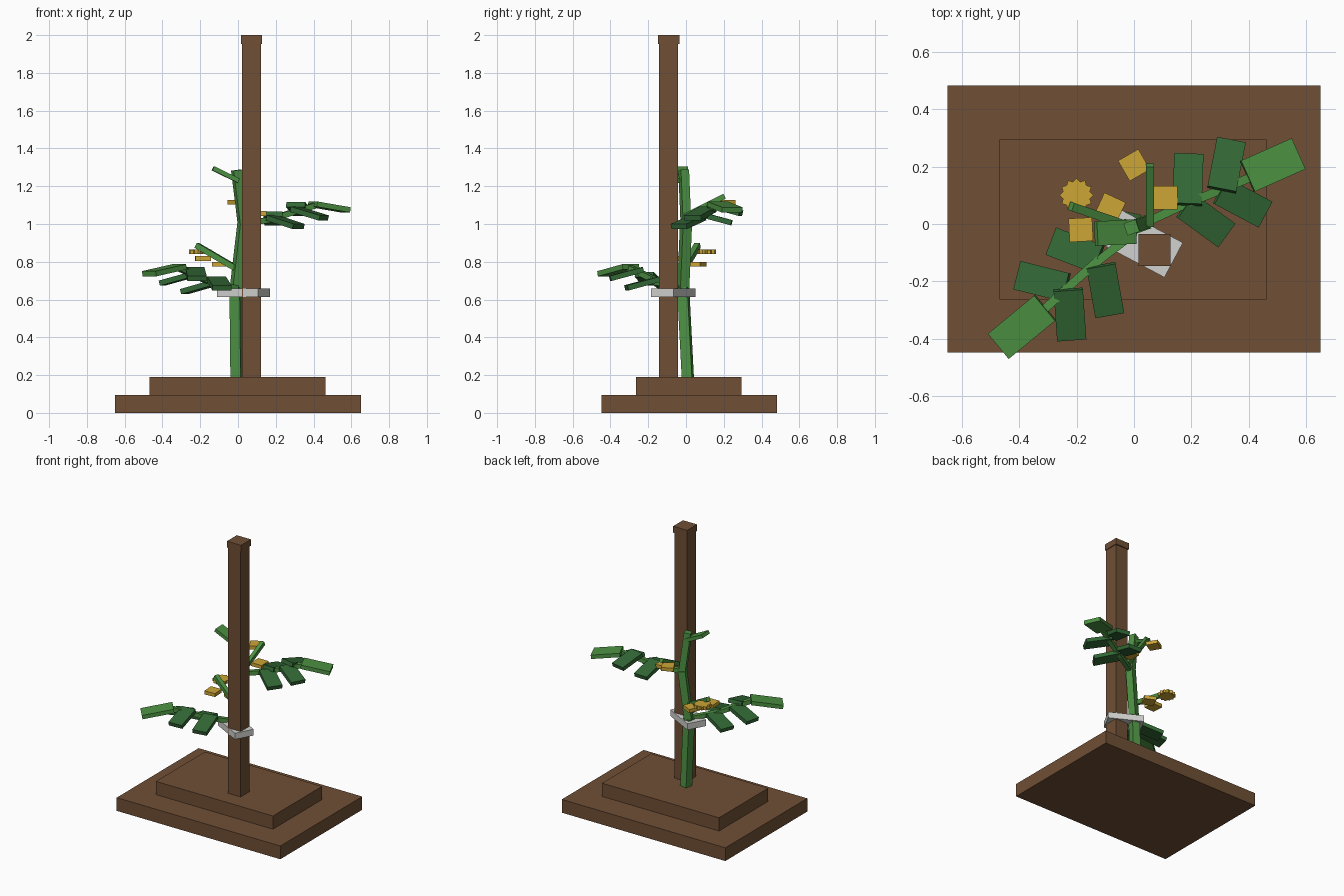
import bpy
from math import radians
from mathutils import Vector, Euler, Matrix

cube = bpy.data.objects.get("Cube")
if cube:
    bpy.data.objects.remove(cube, do_unlink=True)


def material(name, rgb):
    linear = [c / 12.92 if c <= 0.04 else ((c + 0.055) / 1.055) ** 2.4 for c in rgb]
    m = bpy.data.materials.new(name)
    m.use_nodes = True
    m.diffuse_color = (*linear, 1)
    m.node_tree.nodes["Principled BSDF"].inputs["Base Color"].default_value = (*linear, 1)
    return m


wood = material("brown wood", (0.44, 0.31, 0.21))
light = material("light green", (0.30, 0.57, 0.26))
dark = material("dark green", (0.20, 0.41, 0.21))
yellow = material("yellow petals", (0.80, 0.65, 0.21))
white = material("pale tie", (0.82, 0.82, 0.81))


def box(name, size, matrix, mat):
    bpy.ops.mesh.primitive_cube_add(size=1)
    ob = bpy.context.object
    ob.name = name
    ob.data.transform(matrix @ Matrix.Diagonal((*size, 1)))
    ob.data.materials.append(mat)
    return ob


def slab(name, centre, size, mat, heading=0, pitch=0):
    """Box whose length points along heading and rises by pitch, in degrees."""
    turn = Euler((0, radians(-pitch), radians(heading))).to_matrix().to_4x4()
    return box(name, size, Matrix.Translation(centre) @ turn, mat)


def stick(name, points, width, mat, overlap=0.01):
    """Chain of square bars through the points."""
    for a, b in zip(points, points[1:]):
        a, b = Vector(a), Vector(b)
        d = b - a
        turn = d.to_track_quat("Z", "Y").to_matrix().to_4x4()
        box(name, (width, width, d.length + overlap), Matrix.Translation((a + b) / 2) @ turn, mat)


# Stepped base and post
slab("base_plinth", (0, 0.017, 0.0475), (1.30, 0.93, 0.095), wood)
slab("base_step", (-0.003, 0.015, 0.1425), (0.93, 0.557, 0.095), wood)
slab("post", (0.071, -0.093, 1.07), (0.102, 0.102, 1.77), wood)
slab("post_cap", (0.071, -0.091, 1.977), (0.112, 0.112, 0.046), wood)

# Tie holding the stem to the post
slab("tie", (0.03, -0.068, 0.637), (0.245, 0.137, 0.045), white, heading=-28)

# Main stem
stick("lower_stem", [(-0.008, 0.01, 0.18), (-0.013, -0.015, 0.66)], 0.055, light)
stick("middle_stem", [(-0.013, -0.015, 0.65), (0.028, 0.0, 1.0)], 0.05, light)
stick("upper_stem", [(0.028, 0.0, 0.99), (-0.008, -0.012, 1.28)], 0.045, light)
slab("top_leaf", (-0.065, -0.03, 1.262), (0.15, 0.085, 0.024), light, 183, 26)

# Leafy branches
stick("lower_branch", [(-0.01, -0.04, 0.66), (-0.14, -0.14, 0.69),
                       (-0.24, -0.23, 0.735), (-0.31, -0.295, 0.765)], 0.03, light)
stick("upper_branch", [(0.03, 0.0, 1.0), (0.18, 0.07, 1.025),
                       (0.31, 0.122, 1.07), (0.40, 0.16, 1.095)], 0.03, light)
slab("lower_end_leaf", (-0.39, -0.358, 0.755), (0.212, 0.114, 0.028), light, 219.5, -10)
slab("upper_end_leaf", (0.483, 0.205, 1.09), (0.195, 0.118, 0.028), light, 24, -9)

for x, y, z, heading in [(-0.205, -0.092, 0.665, 159), (-0.32, -0.20, 0.71, 166),
                         (-0.223, -0.315, 0.735, -86), (-0.1, -0.23, 0.685, -80),
                         (0.188, 0.155, 1.03, 88), (0.322, 0.205, 1.08, 79),
                         (0.378, 0.075, 1.055, -28), (0.25, 0.013, 1.01, -36)]:
    slab("side_leaf", (x, y, z), (0.18, 0.102, 0.028), dark, heading, -15)

# Flower stalks
stick("lower_flower_stalk", [(-0.01, -0.01, 0.765), (-0.215, 0.06, 0.885)], 0.03, light)
stick("upper_flower_stalk", [(0.055, 0.0, 1.045), (0.055, 0.2, 1.145)], 0.028, light)

# Flowers
for x, y, z, heading in [(0.0, 0.205, 1.115, 30), (0.11, 0.092, 1.055, 0),
                         (-0.083, 0.055, 0.787, -25), (-0.185, -0.02, 0.817, 3)]:
    slab("flower", (x, y, z), (0.082, 0.082, 0.025), yellow, heading)
for i in range(3):
    slab("star_flower", (-0.2, 0.1, 0.853), (0.084, 0.084, 0.025 - i * 0.002), yellow, 15 + 30 * i)
